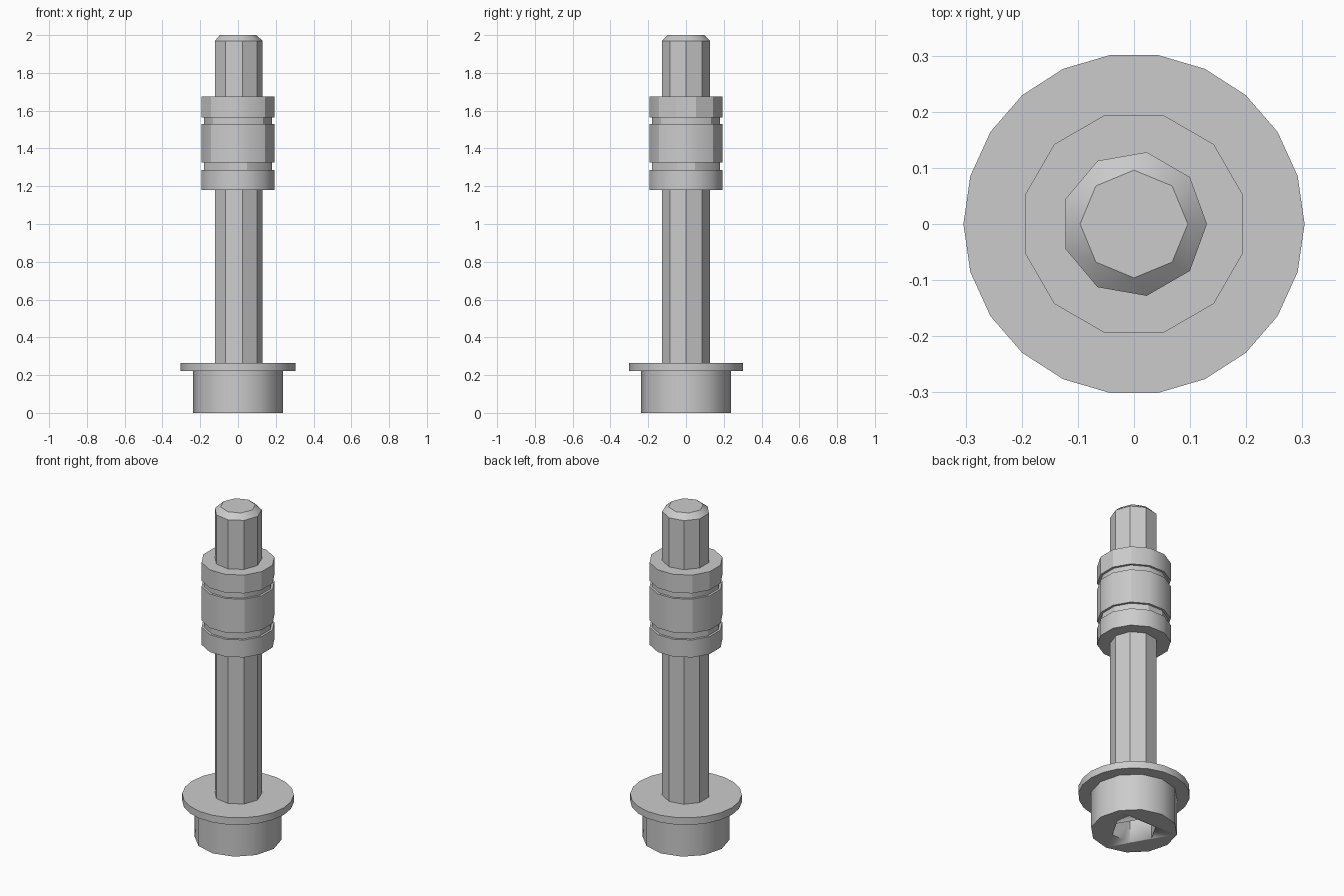
import bpy, bmesh
from math import cos, sin, pi, radians

if "Cube" in bpy.data.objects:
    bpy.data.objects.remove(bpy.data.objects["Cube"], do_unlink=True)

steel = bpy.data.materials.new("grey steel")
steel.use_nodes = True
colour = (0.6, 0.6, 0.6, 1)
steel.diffuse_color = colour
steel.node_tree.nodes["Principled BSDF"].inputs["Base Color"].default_value = colour


def ring(bm, sides, radius, z, turn=0.0):
    """Regular polygon of vertices; turn is in side steps."""
    return [bm.verts.new((radius * cos(2 * pi * (i + turn) / sides),
                          radius * sin(2 * pi * (i + turn) / sides), z))
            for i in range(sides)]


def bridge(bm, low, high):
    n = len(low)
    for i in range(n):
        j = (i + 1) % n
        bm.faces.new((low[i], low[j], high[j], high[i]))


def finish(bm, name):
    bmesh.ops.recalc_face_normals(bm, faces=bm.faces[:])
    mesh = bpy.data.meshes.new(name)
    bm.to_mesh(mesh)
    bm.free()
    obj = bpy.data.objects.new(name, mesh)
    bpy.context.collection.objects.link(obj)
    mesh.materials.append(steel)
    bpy.ops.object.select_all(action='DESELECT')
    obj.select_set(True)
    bpy.context.view_layer.objects.active = obj
    bpy.ops.object.shade_smooth_by_angle(angle=radians(30))
    return obj


def lathe(name, sides, profile, turn=0.0):
    """Closed solid from (radius, z) pairs, bottom to top."""
    bm = bmesh.new()
    rings = [ring(bm, sides, r, z, turn) for r, z in profile]
    for low, high in zip(rings, rings[1:]):
        bridge(bm, low, high)
    bm.faces.new(rings[0])
    bm.faces.new(rings[-1])
    return finish(bm, name)


# Bolt head with hexagonal socket underneath
head = lathe("bolt_head", 12, [(0.237, 0), (0.237, 0.222)])
cutter = lathe("socket_cutter", 6, [(0.125, -0.1), (0.125, 0.15)])
cutter.hide_render = True
cutter.hide_viewport = True
socket = head.modifiers.new("hex socket", 'BOOLEAN')
socket.operation = 'DIFFERENCE'
socket.solver = 'EXACT'
socket.object = cutter
bpy.context.view_layer.objects.active = head
head.select_set(True)
bpy.ops.object.modifier_apply(modifier=socket.name)
bpy.data.objects.remove(cutter, do_unlink=True)

# Flange washer
lathe("flange", 22, [(0.304, 0.222), (0.304, 0.265)])

# Nine-sided shaft tapering to an octagonal tip
bm = bmesh.new()
ring(bm, 9, 0.13, 0.25)
ring(bm, 9, 0.13, 1.97)
ring(bm, 8, 0.096, 2.0)
bmesh.ops.convex_hull(bm, input=bm.verts[:])
bmesh.ops.dissolve_limit(bm, angle_limit=radians(1), verts=bm.verts[:], edges=bm.edges[:])
finish(bm, "shaft")

# Collar sleeve with two grooves
outer, inner = 0.201, 0.187
lathe("collar", 12, [(outer, 1.18), (outer, 1.285), (inner, 1.285), (inner, 1.325),
                     (outer, 1.325), (outer, 1.53), (inner, 1.53), (inner, 1.565),
                     (outer, 1.565), (outer, 1.675)], turn=0.5)
